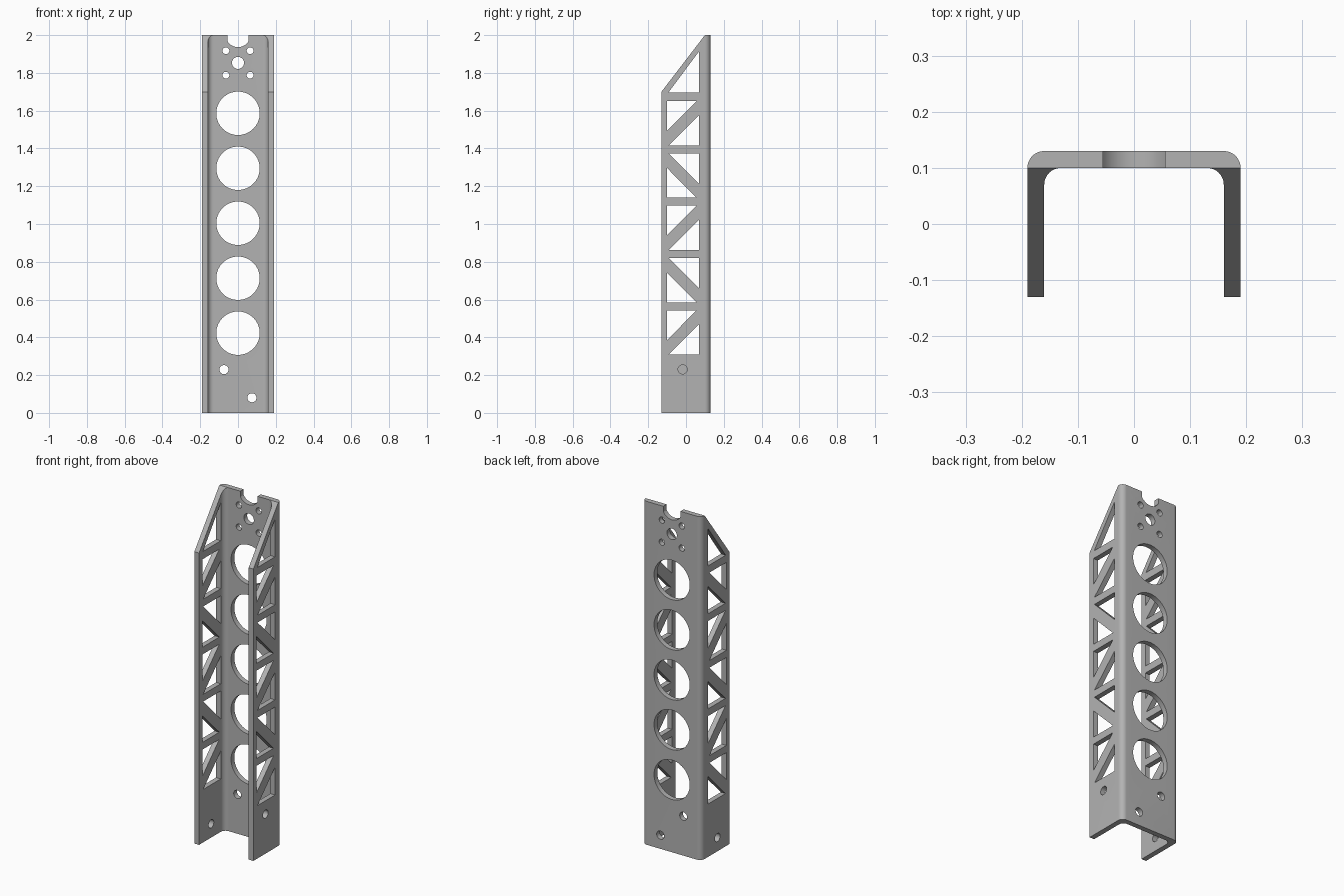
import bpy, bmesh
from math import cos, sin, pi, radians, asin
from mathutils import Vector

cube = bpy.data.objects.get("Cube")
if cube:
    bpy.data.objects.remove(cube, do_unlink=True)

HALF_W, HALF_D, WALL, HEIGHT = 0.19, 0.13, 0.03, 2.0


def arc(cx, cy, r, start, end, steps):
    return [(cx + r * cos(radians(start + (end - start) * i / steps)),
             cy + r * sin(radians(start + (end - start) * i / steps)))
            for i in range(steps + 1)]


def circle(cx, cy, r, steps=32):
    return arc(cx, cy, r, 0, 360, steps)[:-1]


def prism(bm, outline, axis, lo, hi):
    """Extrude a 2D outline along the x, y or z axis."""
    def place(u, v, w):
        return {"x": (w, u, v), "y": (u, w, v), "z": (u, v, w)}[axis]
    face = bm.faces.new([bm.verts.new(place(u, v, lo)) for u, v in outline])
    new = bmesh.ops.extrude_face_region(bm, geom=[face])["geom"]
    shift = Vector(place(0, 0, hi - lo))
    bmesh.ops.translate(bm, vec=shift, verts=[g for g in new if isinstance(g, bmesh.types.BMVert)])


def make_object(name, bm):
    bmesh.ops.recalc_face_normals(bm, faces=bm.faces)
    mesh = bpy.data.meshes.new(name)
    bm.to_mesh(mesh)
    bm.free()
    obj = bpy.data.objects.new(name, mesh)
    bpy.context.collection.objects.link(obj)
    return obj


# U-shaped channel with rounded bends
half = [(HALF_W, -HALF_D)]
half += arc(HALF_W - WALL, HALF_D - WALL, WALL, 0, 90, 12)
inner = arc(HALF_W - 2 * WALL, HALF_D - 2 * WALL, WALL, 90, 0, 12)
inner.append((HALF_W - WALL, -HALF_D))
mirror = lambda pts: [(-x, y) for x, y in reversed(pts)]
bm = bmesh.new()
prism(bm, half + mirror(half) + mirror(inner) + inner, "z", 0, HEIGHT)
channel = make_object("channel_bracket", bm)

# Flange cuts: sloped top, truss windows, one bolt hole per flange
side = bmesh.new()
slope = 0.30 / 0.23
prism(side, [(-0.2, 1.7 - 0.07 * slope), (0.12, 2 + 0.02 * slope), (-0.2, 2.1)], "x", -0.3, 0.3)
FRONT, BACK, BAY = -0.10, 0.07, 0.235
for i in range(5):
    z = 0.308 + 0.277 * i
    # Diagonals alternate direction from bay to bay
    flip = (lambda h: z + h) if i % 2 == 0 else (lambda h: z + BAY - h)
    prism(side, [(FRONT + 0.008, flip(0)), (BACK, flip(0)), (BACK, flip(0.162))], "x", -0.3, 0.3)
    prism(side, [(FRONT, flip(BAY)), (BACK - 0.014, flip(BAY)), (FRONT, flip(BAY - 0.157))], "x", -0.3, 0.3)
prism(side, [(FRONT + 0.006, 1.695), (BACK, 1.695), (BACK, 1.915)], "x", -0.3, 0.3)
prism(side, circle(-0.018, 0.23, 0.024), "x", 0.1, 0.3)
prism(side, circle(-0.018, 0.08, 0.024), "x", -0.3, -0.1)

# Web cuts: lightening holes, bolt holes and the notch at the top
web = bmesh.new()
for i in range(5):
    prism(web, circle(0, 0.422 + 0.291 * i, 0.115, 64), "y", 0.05, 0.2)
for x, z in ((-0.074, 0.229), (0.074, 0.08)):
    prism(web, circle(x, z, 0.024), "y", 0.05, 0.2)
prism(web, circle(0, 1.853, 0.032), "y", 0.05, 0.2)
for x in (-0.064, 0.064):
    for z in (1.788, 1.917):
        prism(web, circle(x, z, 0.018), "y", 0.05, 0.2)
edge = 90 - asin(0.055 / 0.064) * 180 / pi
notch = arc(0, HEIGHT, 0.064, 180 + edge, 360 - edge, 20)
prism(web, notch + [(0.055, 2.1), (-0.055, 2.1)], "y", 0.05, 0.2)

# Apply the cuts
bpy.context.view_layer.objects.active = channel
for name, cuts in (("flange_cutter", side), ("web_cutter", web)):
    cutter = make_object(name, cuts)
    cutter.hide_render = True
    mod = channel.modifiers.new(name, "BOOLEAN")
    mod.operation = "DIFFERENCE"
    mod.solver = "EXACT"
    mod.object = cutter
    bpy.ops.object.modifier_apply(modifier=name)
    bpy.data.objects.remove(cutter, do_unlink=True)

# Plain grey metal
grey = bpy.data.materials.new("grey_metal")
grey.use_nodes = True
colour = (0.45, 0.45, 0.45, 1)
grey.diffuse_color = colour
grey.node_tree.nodes["Principled BSDF"].inputs["Base Color"].default_value = colour
channel.data.materials.clear()
channel.data.materials.append(grey)

bpy.ops.object.select_all(action="DESELECT")
channel.select_set(True)
bpy.ops.object.shade_smooth_by_angle(angle=radians(30))
